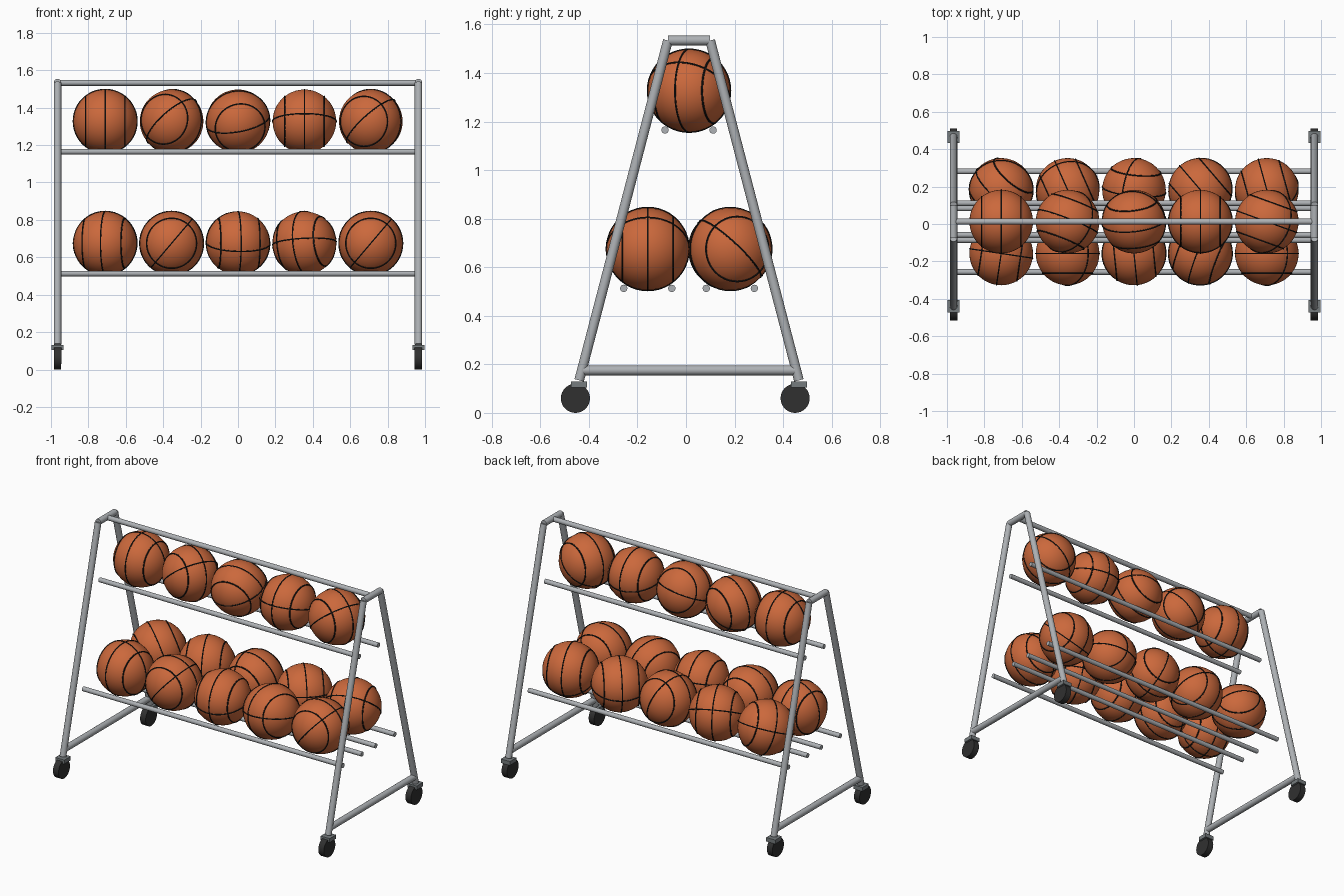
import bpy
import math
from mathutils import Vector, Matrix

cube = bpy.data.objects.get("Cube")
if cube:
    bpy.data.objects.remove(cube, do_unlink=True)


def material(name, rgb, rough=0.5):
    m = bpy.data.materials.new(name)
    m.use_nodes = True
    m.diffuse_color = (*rgb, 1)
    bsdf = m.node_tree.nodes["Principled BSDF"]
    bsdf.inputs["Base Color"].default_value = (*rgb, 1)
    bsdf.inputs["Roughness"].default_value = rough
    return m


STEEL = material("steel grey", (0.42, 0.44, 0.46))
BRACKET = material("bracket grey", (0.18, 0.2, 0.21))
RUBBER = material("wheel black", (0.03, 0.03, 0.03))
ORANGE = material("ball orange", (0.6, 0.14, 0.045))
SEAM = material("seam black", (0.01, 0.01, 0.01))


def finish(name, mat):
    ob = bpy.context.object
    ob.name = name
    ob.data.materials.append(mat)
    bpy.ops.object.shade_smooth_by_angle()
    return ob


def tube(name, a, b, radius, mat, sides=24):
    a, b = Vector(a), Vector(b)
    bpy.ops.mesh.primitive_cylinder_add(
        vertices=sides, radius=radius, depth=(b - a).length, location=(a + b) / 2,
        rotation=(b - a).to_track_quat("Z", "Y").to_euler())
    return finish(name, mat)


MID = 0.0125       # depth of the rack's centre line
END = 0.965        # side frames
R = 0.17           # ball radius

# Side frames and casters
for sx, side in ((1, "left"), (-1, "right")):
    x = sx * END
    tube(f"{side}_top_cap_bar", (x, MID - 0.087, 1.534), (x, MID + 0.087, 1.534), 0.02, STEEL)
    tube(f"{side}_bottom_bar", (x, MID - 0.437, 0.175), (x, MID + 0.437, 0.175), 0.02, STEEL)
    for sy, end in ((-1, "front"), (1, "back")):
        y = MID + sy * 0.4525
        tube(f"{side}_{end}_leg", (x, y, 0.134), (x, MID + sy * 0.087, 1.534), 0.02, STEEL)
        bpy.ops.mesh.primitive_cube_add(size=1, location=(x, y, 0.117))
        bpy.context.object.scale = (0.066, 0.066, 0.026)
        finish(f"{side}_{end}_caster_bracket", BRACKET)
        wy = y - 0.0155
        tube(f"{side}_{end}_wheel", (x - 0.02, wy, 0.06), (x + 0.02, wy, 0.06), 0.06, RUBBER, 32)

# Long bars
tube("top_bar", (-END, MID, 1.533), (END, MID, 1.533), 0.016, STEEL)
ROWS = {"top": (MID, 1.327), "front": (MID - 0.17, 0.675), "back": (MID + 0.17, 0.675)}
for row, (y, z) in ROWS.items():
    for s, end in ((-1, "front"), (1, "back")):
        ry = y + s * 0.099
        tube(f"{row}_row_{end}_rail", (-0.945, ry, z - 0.162), (0.945, ry, z - 0.162), 0.015, STEEL)


# Balls: seams are two crossing great circles and two smaller rings
def ball(name, centre, axis, cross):
    centre, n = Vector(centre), Vector(axis).normalized()
    m = Vector(cross)
    m = (m - n * m.dot(n)).normalized()
    bpy.ops.mesh.primitive_uv_sphere_add(segments=48, ring_count=24, radius=R, location=centre)
    body = finish(name, ORANGE)
    for i, (normal, offset) in enumerate(((n, 0), (m, 0), (n, 0.62), (n, -0.62))):
        bpy.ops.mesh.primitive_torus_add(
            major_segments=48, minor_segments=6, minor_radius=0.004,
            major_radius=R * math.sqrt(1 - offset ** 2),
            location=centre + normal * offset * R,
            rotation=normal.to_track_quat("Z", "Y").to_euler())
        seam = finish(f"{name}_seam_{i + 1}", SEAM)
        seam.parent = body
        seam.matrix_parent_inverse = Matrix.Translation(-centre)


# Each ball's turn: axis of its rings, then normal of its crossing seam
TURNS = {
    "top": [((1, 0, 0), (0, 1, 0)), ((-.35, -.9, .1), (1, 0, -1)), ((.1, -.9, -.3), (-.2, 0, 1)),
            ((1, 0, 0), (0, .25, 1)), ((-.34, -.94, 0), (1, 0, -1))],
    "front": [((1, -.15, 0), (.1, 1, 0)), ((0, -1, 0), (1, 0, -.85)), ((1, .1, 0), (0, -.27, 1)),
              ((.9, -.35, .1), (-.15, .2, 1)), ((0, -1, 0), (1, 0, -.85))],
    "back": [((.6, .7, .3), (0, -.4, 1)), ((.9, .4, 0), (.3, -.5, 1)), ((.1, 1, .2), (1, 0, .4)),
             ((.7, .6, 0), (0, .3, 1)), ((.9, .25, 0), (0, 1, 1))],
}
for row, turns in TURNS.items():
    y, z = ROWS[row]
    for i, (axis, cross) in enumerate(turns):
        ball(f"{row}_row_ball_{i + 1}", ((i - 2) * 0.355, y, z), axis, cross)
